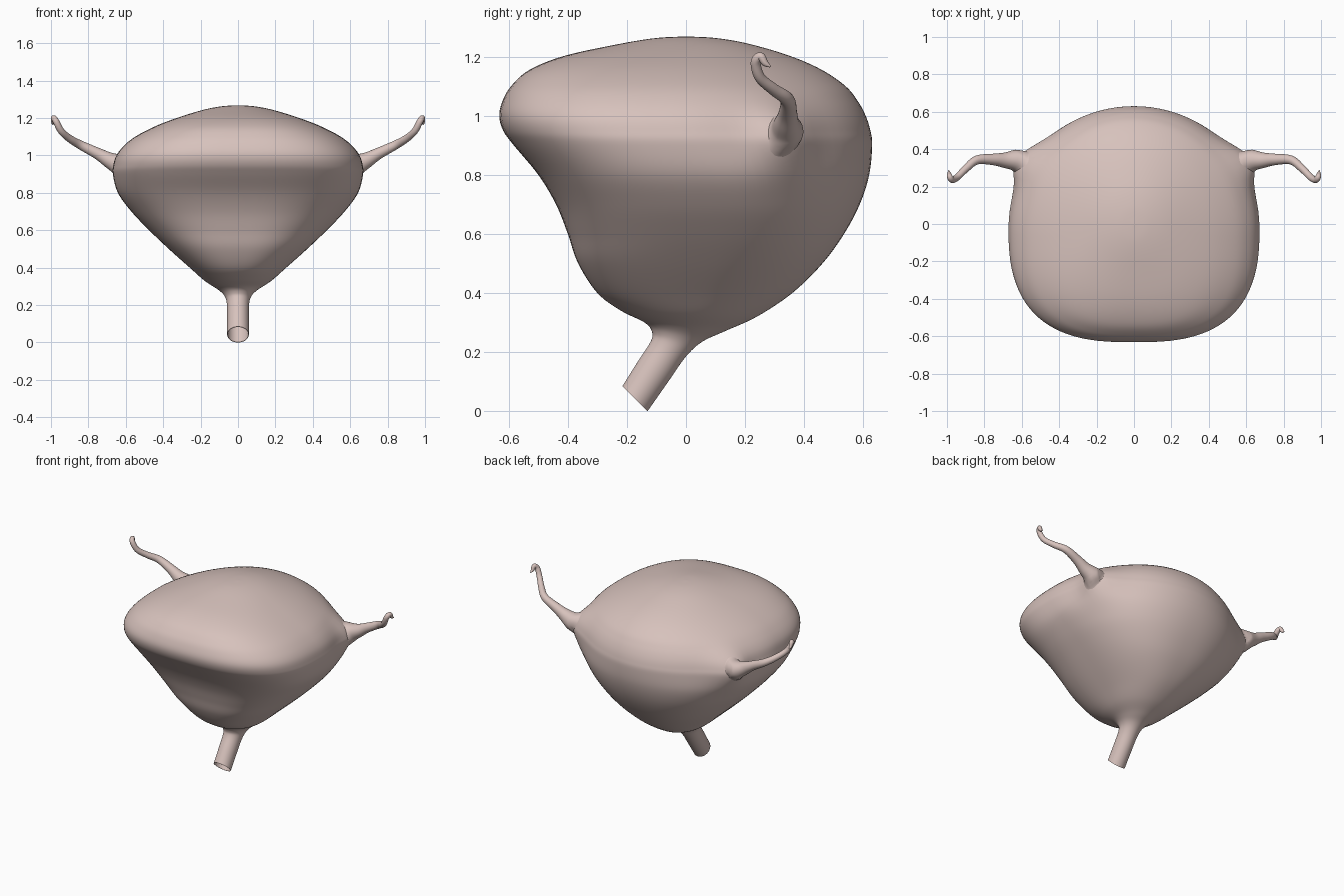
import bpy, bmesh
from math import sin, cos, pi, exp, copysign
from mathutils import Vector

cube = bpy.data.objects.get("Cube")
if cube:
    bpy.data.objects.remove(cube)

tissue = bpy.data.materials.new("pale pink tissue")
tissue.use_nodes = True
color = (0.68, 0.54, 0.505, 1)
tissue.diffuse_color = color
tissue.node_tree.nodes["Principled BSDF"].inputs["Base Color"].default_value = color
tissue.node_tree.nodes["Principled BSDF"].inputs["Roughness"].default_value = 0.6


def ease(v):
    """Smooth step from 0 to 1."""
    v = min(1, max(0, v))
    return v * v * (3 - 2 * v)


def spline(rows, steps):
    """Smooth Catmull-Rom resampling of equal-length rows of values."""
    rows = [Vector(r) for r in rows]
    out = []
    for i in range(len(rows) - 1):
        a, b, c, d = (rows[min(max(i + k, 0), len(rows) - 1)] for k in (-1, 0, 1, 2))
        for j in range(steps):
            t = j / steps
            out.append(b + (c - a) * (t / 2) + (a * 2 - b * 5 + c * 4 - d) * (t * t / 2)
                       + (b * 3 - a - c * 3 + d) * (t ** 3 / 2))
    return out + [rows[-1]]


def loft(name, rings):
    """Skin a list of closed rings of points into one smooth capped object."""
    bm = bmesh.new()
    loops = [[bm.verts.new(p) for p in ring] for ring in rings]
    for lo, hi in zip(loops, loops[1:]):
        for i in range(len(lo)):
            k = (i + 1) % len(lo)
            bm.faces.new((lo[i], lo[k], hi[k], hi[i]))
    bm.faces.new(loops[-1])
    bm.faces.new(loops[0])
    bmesh.ops.recalc_face_normals(bm, faces=bm.faces)
    mesh = bpy.data.meshes.new(name)
    bm.to_mesh(mesh)
    bm.free()
    mesh.materials.append(tissue)
    obj = bpy.data.objects.new(name, mesh)
    bpy.context.collection.objects.link(obj)
    bpy.ops.object.select_all(action="DESELECT")
    obj.select_set(True)
    bpy.context.view_layer.objects.active = obj
    bpy.ops.object.shade_smooth_by_angle(angle=0.9)
    return obj


def power(v, p):
    return copysign(abs(v) ** (2 / p), v)


def ring(row, n=96):
    """Rounded section between a front and a back point, squarer where wide."""
    fy, fz, by, bz, w = row
    front, back = Vector((0, fy, fz)), Vector((0, by, bz))
    full = ease((w - 0.03) / 0.4)
    high = ease((fz - 0.35) / 0.6)
    mid = front.lerp(back, 0.5 + full * (0.03 - 0.06 * high))
    pts = []
    for i in range(n):
        a = 2 * pi * i / n
        c = cos(a)
        p = 2 + full * (0.75 if c > 0 else 0.4 * (1 - high))
        end = front if c > 0 else back
        pt = mid + (end - mid) * abs(power(c, p))
        pt.x = w * power(sin(a), p)
        # Raised shoulder where each side duct leaves the wall
        shoulder = Vector((0.56, 0.35, 0.94))
        near = (Vector((abs(pt.x), pt.y, pt.z)) - shoulder).length
        pt.x += copysign(0.08 * exp(-(near / 0.12) ** 2), pt.x)
        pts.append(pt)
    return pts


# Sac and neck: front y, front z, back y, back z, half width
sections = [
    (-0.215, 0.085, -0.13, 0.0, 0.058),
    (-0.165, 0.165, -0.06, 0.1, 0.058),
    (-0.12, 0.235, 0.0, 0.185, 0.06),
    (-0.115, 0.268, 0.055, 0.235, 0.073),
    (-0.14, 0.3, 0.13, 0.27, 0.108),
    (-0.22, 0.34, 0.24, 0.32, 0.178),
    (-0.3, 0.4, 0.36, 0.4, 0.258),
    (-0.365, 0.5, 0.462, 0.5, 0.37),
    (-0.4, 0.6, 0.535, 0.6, 0.475),
    (-0.44, 0.7, 0.588, 0.7, 0.57),
    (-0.5, 0.8, 0.62, 0.8, 0.642),
    (-0.583, 0.9, 0.63, 0.9, 0.669),
    (-0.619, 0.95, 0.624, 0.95, 0.666),
    (-0.632, 1.0, 0.608, 1.0, 0.65),
    (-0.621, 1.05, 0.581, 1.05, 0.612),
    (-0.592, 1.1, 0.54, 1.1, 0.55),
    (-0.53, 1.155, 0.46, 1.155, 0.445),
    (-0.41, 1.203, 0.35, 1.203, 0.32),
    (-0.22, 1.244, 0.21, 1.244, 0.185),
    (-0.1, 1.263, 0.1, 1.263, 0.085),
    (-0.005, 1.268, 0.005, 1.268, 0.005),
]
rings = [ring(r) for r in spline(sections, 6)]

# Hollow outlet: thin lip and inner wall running up the neck
mouth = rings[0]
center = sum(mouth, Vector()) / len(mouth)
inner = [center + (p - center) * 0.95 for p in mouth]
axis = Vector((0, 0.1, 0.16))
bore = [[p + axis for p in inner], inner]
sac = loft("bladder_sac", bore + rings)
bpy.context.view_layer.update()

# Side ducts: x, y, z, radius along the path
duct_path = [
    (0.59, 0.35, 0.93, 0.13),
    (0.62, 0.346, 0.942, 0.085),
    (0.65, 0.343, 0.957, 0.058),
    (0.69, 0.341, 0.976, 0.042),
    (0.75, 0.345, 1.01, 0.031),
    (0.84, 0.342, 1.055, 0.024),
    (0.9, 0.295, 1.09, 0.02),
    (0.945, 0.25, 1.13, 0.018),
    (0.972, 0.236, 1.18, 0.017),
    (0.985, 0.252, 1.2, 0.015),
    (0.988, 0.268, 1.178, 0.011),
    (0.99, 0.286, 1.166, 0.003),
]


def duct(name, side, n=32):
    """Tapering hooked tube whose flared root settles onto the sac wall."""
    pts = spline(duct_path, 6)
    centers = [Vector((side * p[0], p[1], p[2])) for p in pts]
    rings = []
    u = Vector((0, 0, 1))
    for i, c in enumerate(centers):
        t = (centers[min(i + 1, len(pts) - 1)] - centers[max(i - 1, 0)]).normalized()
        u = (u - t * u.dot(t)).normalized()
        v = t.cross(u)
        r = pts[i][3]
        settle = ease((r - 0.038) / 0.07)
        loop = []
        for k in range(n):
            a = 2 * pi * k / n
            p = c + (u * cos(a) + v * sin(a)) * r
            _, wall, normal, _ = sac.closest_point_on_mesh(p)
            loop.append(p.lerp(wall + normal * (0.01 - 0.013 * settle), settle))
        rings.append(loop)
    loft(name, rings)


duct("left_duct", 1)
duct("right_duct", -1)
